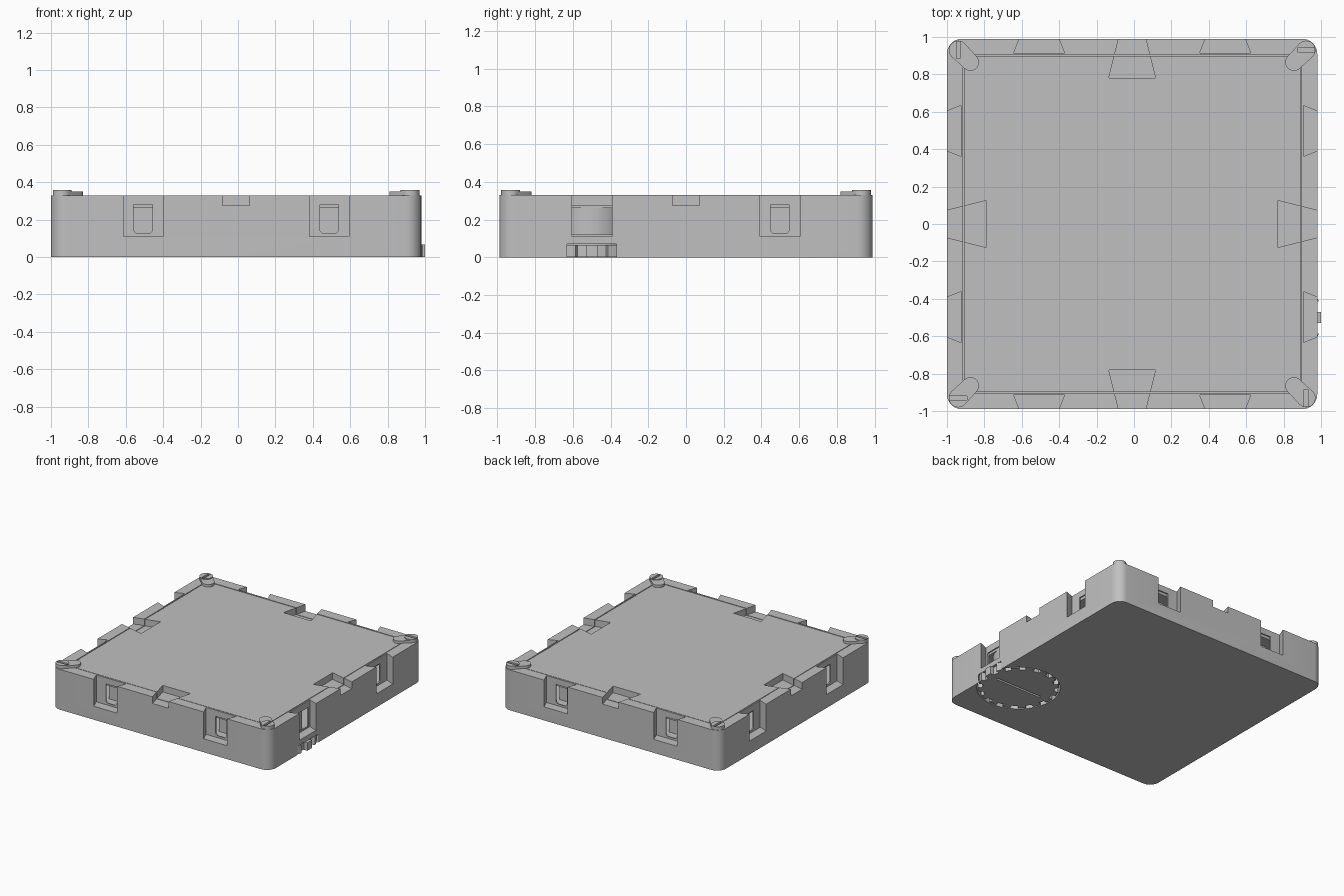
import bpy, bmesh, math
from mathutils import Matrix

if "Cube" in bpy.data.objects:
    bpy.data.objects.remove(bpy.data.objects["Cube"])

CX = -0.01          # the case sits slightly left because the dial sticks out right
H, TOP = 0.99, 0.33

grey = bpy.data.materials.new("mid_grey")
grey.diffuse_color = (0.53, 0.53, 0.53, 1)
grey.use_nodes = True
grey.node_tree.nodes["Principled BSDF"].inputs["Base Color"].default_value = grey.diffuse_color


def prism(name, pts, z0, z1, mat=None):
    """Extrude a flat outline from z0 to z1, then place it with a matrix."""
    bm = bmesh.new()
    face = bm.faces.new([bm.verts.new((x, y, z0)) for x, y in pts])
    ext = bmesh.ops.extrude_face_region(bm, geom=[face])
    vs = [g for g in ext["geom"] if isinstance(g, bmesh.types.BMVert)]
    bmesh.ops.translate(bm, verts=vs, vec=(0, 0, z1 - z0))
    bmesh.ops.recalc_face_normals(bm, faces=bm.faces)
    bm.transform(Matrix.Translation((CX, 0, 0)) @ (mat or Matrix()))
    me = bpy.data.meshes.new(name)
    bm.to_mesh(me)
    bm.free()
    me.materials.append(grey)
    ob = bpy.data.objects.new(name, me)
    bpy.context.collection.objects.link(ob)
    return ob


def cut(ob, cutter, keep=False):
    bpy.context.view_layer.objects.active = ob
    m = ob.modifiers.new("cut", 'BOOLEAN')
    m.operation, m.solver, m.object = 'DIFFERENCE', 'EXACT', cutter
    bpy.ops.object.modifier_apply(modifier=m.name)
    if not keep:
        bpy.data.objects.remove(cutter)


def rect(x0, x1, y0, y1):
    return [(x0, y0), (x1, y0), (x1, y1), (x0, y1)]


def arc(cx, cy, r, a0, a1, n):
    return [(cx + r * math.cos(math.radians(a0 + (a1 - a0) * i / n)),
             cy + r * math.sin(math.radians(a0 + (a1 - a0) * i / n))) for i in range(n + 1)]


def circle(cx, cy, r, n=48):
    return arc(cx, cy, r, 0, 360, n)[:-1]


def rounded(h, r):
    c = h - r
    return (arc(c, c, r, 0, 90, 8) + arc(-c, c, r, 90, 180, 8)
            + arc(-c, -c, r, 180, 270, 8) + arc(c, -c, r, 270, 360, 8))


def turn(k):
    return Matrix.Rotation(k * math.pi / 2, 4, 'Z')


# Hollow case and lid
case = prism("case", rounded(H, 0.08), 0, TOP)
cut(case, prism("cavity", rect(-.905, .905, -.905, .905), 0.10, 0.5))
lid = prism("lid", rect(-.899, .899, -.899, .899), 0.262, TOP - 0.001)

upright = Matrix.Rotation(math.pi / 2, 4, 'X')
for k in range(4):
    # Dovetail recess in the middle of each side, across rim and lid
    d = prism("dovetail", [(-.0675, -1.01), (.0675, -1.01), (.125, -.78), (-.125, -.78)],
              0.275, 0.5, turn(k))
    cut(case, d, True)
    cut(lid, d)
    for s in (-1, 1):
        x = s * 0.4975
        # Side pocket, wider inwards
        cut(case, prism("pocket", [(x - .098, -1.01), (x + .098, -1.01),
                                   (x + .136, -.915), (x - .136, -.915)],
                        0.11, 0.5, turn(k)))
        # Window through the thin wall; the one beside the dial is wide
        if (k, s) == (1, -1):
            outline = rect(x - .115, x + .115, .12, .275)
        else:
            outline = (arc(x - .025, .15, .025, 180, 270, 5) + arc(x + .025, .15, .025, 270, 360, 5)
                       + [(x + .05, .28), (x - .05, .28)])
            prism("inner_backing", rect(x - .10, x + .10, -.80, -.78), 0.10, 0.262, turn(k))
        cut(case, prism("window", outline, 0.85, 0.95, turn(k) @ upright))

    # Corner latch: turning arm with a slotted round head
    c, e, r = -0.93, -0.865, 0.05
    arm = prism("corner_latch", arc(c, c, r, 135, 315, 20) + arc(e, e, .046, -45, 135, 20),
                TOP - 0.002, 0.35, turn(k))
    head = prism("latch_head", circle(c, c, r), TOP - 0.002, 0.357, turn(k))
    slot = prism("slot", rect(c - .046, c + .046, c - .01, c + .01), 0.338, 0.4, turn(k))
    cut(arm, slot, True)
    cut(head, slot)

# Toothed dial under the case, poking out of the right side
gx, gy, n = 0.71, -0.5, 16
cut(case, prism("dial_recess", circle(gx, gy, 0.31, 64), -0.1, 0.07))
teeth = []
for i in range(n):
    a = 360 * i / n
    teeth += arc(gx, gy, 0.30, a - 5.7, a + 5.7, 2) + arc(gx, gy, 0.268, a + 6.2, a + 16.3, 2)
dial = prism("dial", teeth, 0.001, 0.066)
cut(dial, prism("dial_slot", rect(gx - .21, gx + .21, gy - .009, gy + .009), -0.1, 0.025))
prism("dial_drum", circle(gx, gy, 0.19, 64), 0.06, 0.262)

# Smooth the round parts, keep edges sharp
for ob in bpy.context.collection.objects:
    ob.select_set(True)
bpy.context.view_layer.objects.active = case
bpy.ops.object.shade_smooth_by_angle(angle=math.radians(25))
